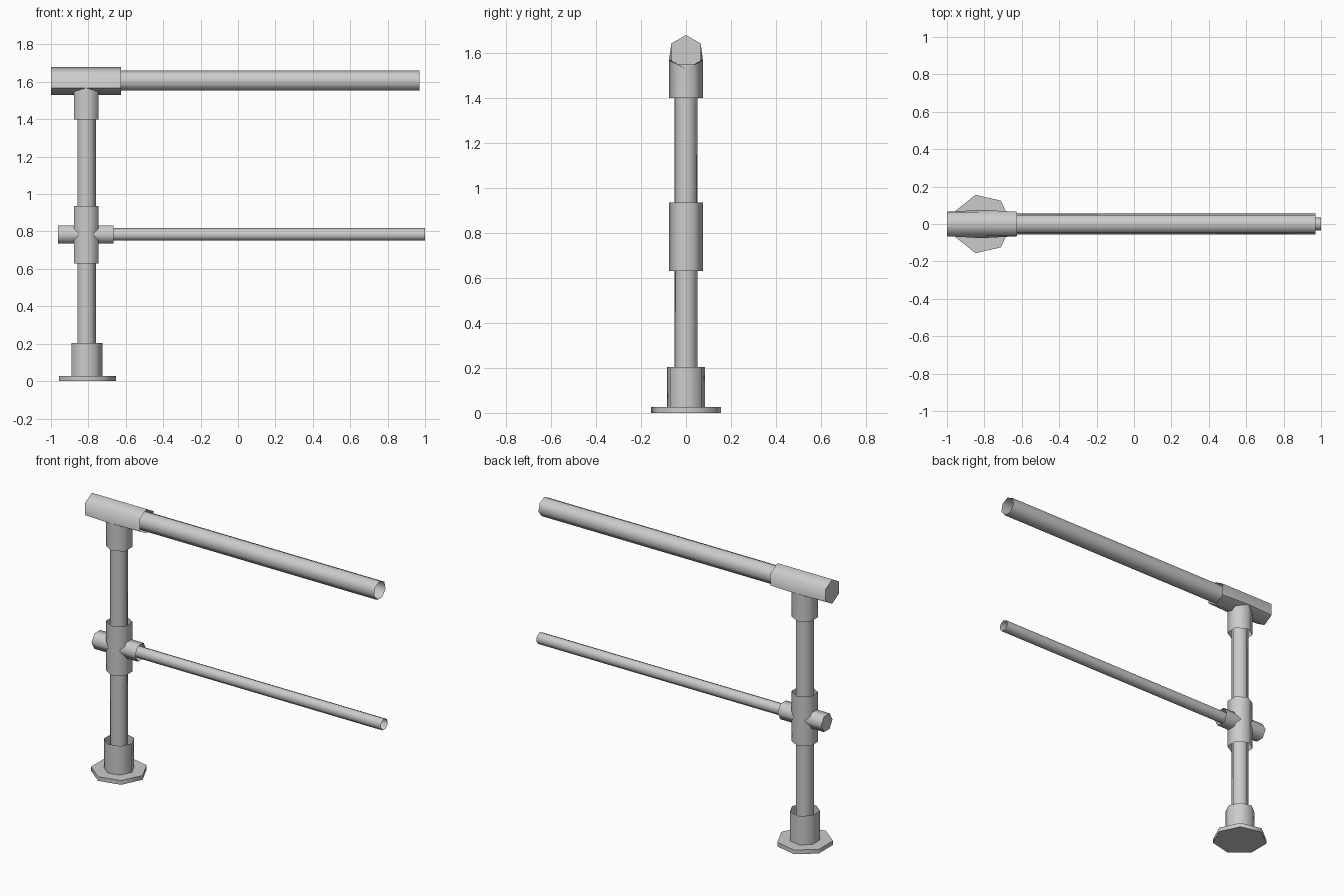
import bpy, bmesh, math

if "Cube" in bpy.data.objects:
    bpy.data.objects.remove(bpy.data.objects["Cube"])

PX = -0.812          # post centre in x
TOP_Z, MID_Z = 1.605, 0.784
SLEEVE_R = 0.0755


def prism(name, axis, n, r, stops, centre, phase=0.0, caps=(False, False), edit=None):
    """Open n-sided tube along 'x' or 'z', with a ring at each stop and optional end caps."""
    bm = bmesh.new()
    rings = []
    for s in stops:
        ring = []
        for i in range(n):
            a = phase + 2 * math.pi * i / n
            c, d = r * math.cos(a), r * math.sin(a)
            # x axis: angle 0 points up; z axis: angle 0 points to +x
            co = (s, -d, centre + c) if axis == 'x' else (centre + c, d, s)
            ring.append(bm.verts.new(co))
        rings.append(ring)
    for lo, hi in zip(rings, rings[1:]):
        for i in range(n):
            j = (i + 1) % n
            bm.faces.new((lo[i], lo[j], hi[j], hi[i]))
    if caps[0]:
        bm.faces.new(rings[0][::-1])
    if caps[1]:
        bm.faces.new(rings[-1])
    if edit:
        edit(rings)
    me = bpy.data.meshes.new(name)
    bm.to_mesh(me)
    bm.free()
    ob = bpy.data.objects.new(name, me)
    bpy.context.collection.objects.link(ob)
    bpy.ops.object.select_all(action='DESELECT')
    ob.select_set(True)
    bpy.context.view_layer.objects.active = ob
    bpy.ops.object.shade_smooth_by_angle(angle=math.radians(65))
    return ob


def bulge_lower_sides(rings):
    # widen the sleeve where the tee leg joins it
    for v in rings[1]:
        if abs(v.co.y) > 0.03 and v.co.z < TOP_Z:
            v.co.y = math.copysign(SLEEVE_R, v.co.y)


def fit_leg_top(rings):
    # shape the leg top to the underside of the sleeve
    for v in rings[-1]:
        v.co.z = TOP_Z - SLEEVE_R + abs(v.co.y) * 0.5


# Floor fitting: flange plate and socket
prism("base_flange", 'z', 7, 0.16, (0.0, 0.026), PX, caps=(True, True))
prism("base_socket", 'z', 7, 0.087, (0.026, 0.205), PX)

# Upright post and the two rails (open pipes)
prism("post", 'z', 7, 0.0516, (0.1, 1.5), PX)
prism("top_rail", 'x', 7, 0.057, (-0.72, 0.97), TOP_Z)
prism("middle_rail", 'x', 7, 0.0355, (-0.72, 1.0), MID_Z)

# Top tee fitting
prism("tee_sleeve", 'x', 6, SLEEVE_R, (-1.0, PX, -0.625), TOP_Z,
      caps=(True, False), edit=bulge_lower_sides)
prism("tee_leg", 'z', 6, SLEEVE_R, (1.4, 1.53), PX, phase=math.pi / 6, edit=fit_leg_top)

# Middle cross fitting
prism("cross_sleeve", 'z', 6, SLEEVE_R, (0.63, 0.936), PX, phase=math.pi / 6)
prism("cross_arm_left", 'x', 6, 0.055, (-0.963, PX - 0.035), MID_Z,
      phase=math.pi / 6, caps=(True, False))
prism("cross_arm_right", 'x', 6, 0.055, (PX + 0.035, -0.665), MID_Z, phase=math.pi / 6)
